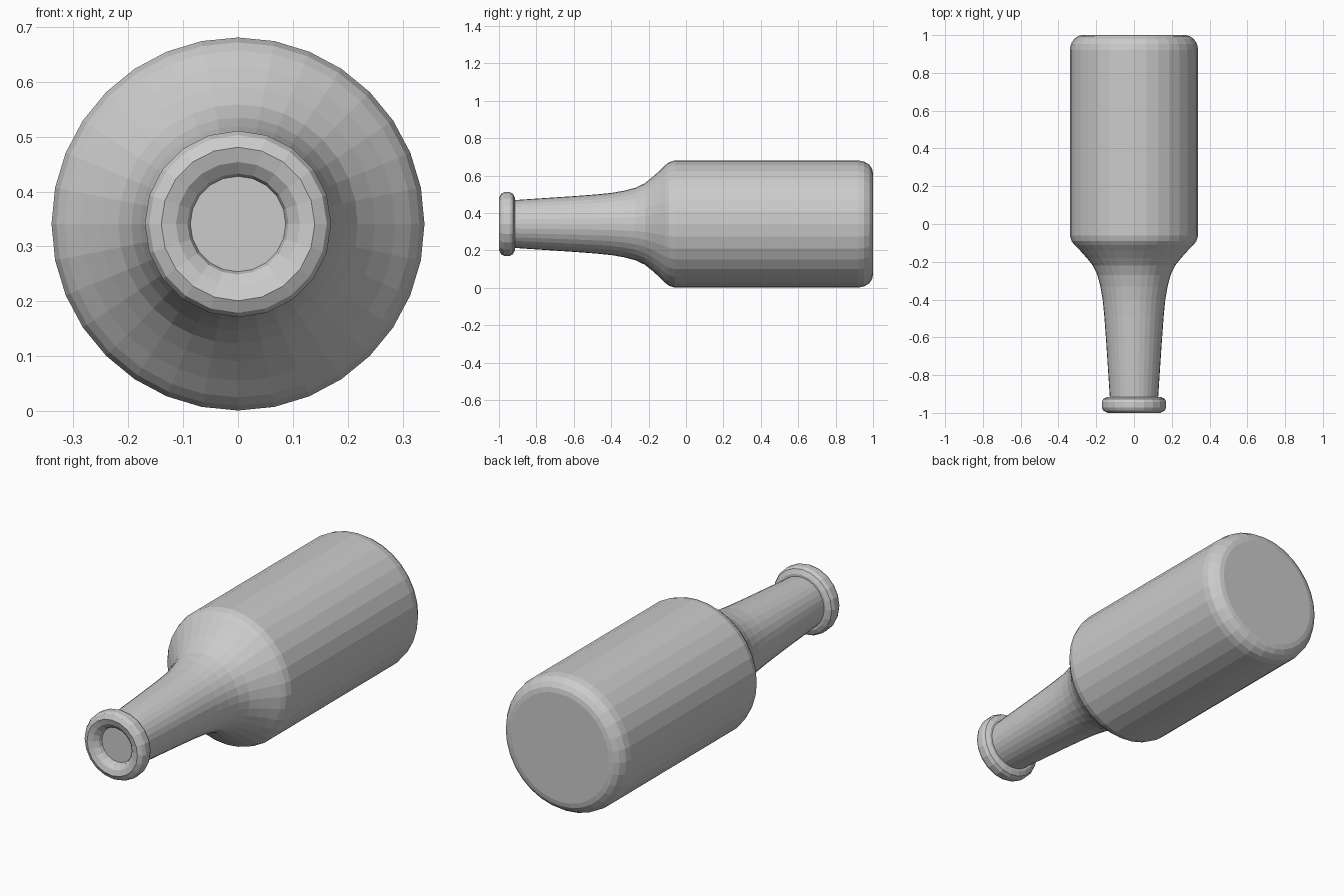
import bpy, bmesh
from math import sin, cos, tau

if "Cube" in bpy.data.objects:
    bpy.data.objects.remove(bpy.data.objects["Cube"])

AXIS_Z = 0.341


def lathe(name, profile, sides):
    """Revolve (y, radius) points round the bottle axis; cap both ends."""
    bm = bmesh.new()
    rings = []
    for y, r in profile:
        rings.append([bm.verts.new((r * sin(tau * i / sides), y,
                                    AXIS_Z + r * cos(tau * i / sides)))
                      for i in range(sides)])
    for a, b in zip(rings, rings[1:]):
        for i in range(sides):
            j = (i + 1) % sides
            bm.faces.new((a[i], a[j], b[j], b[i]))
    bm.faces.new(rings[0])
    bm.faces.new(rings[-1])
    bmesh.ops.recalc_face_normals(bm, faces=bm.faces)
    mesh = bpy.data.meshes.new(name)
    bm.to_mesh(mesh)
    bm.free()
    obj = bpy.data.objects.new(name, mesh)
    bpy.context.collection.objects.link(obj)
    return obj


# Body, shoulder and tapering neck
lathe("bottle_body", [
    (-0.93, 0.127), (-0.75, 0.139), (-0.6, 0.149), (-0.48, 0.158),
    (-0.4, 0.166), (-0.33, 0.178), (-0.27, 0.194), (-0.22, 0.218),
    (-0.18, 0.25), (-0.14, 0.286), (-0.11, 0.316), (-0.09, 0.331),
    (-0.06, 0.34), (0.92, 0.34), (0.953, 0.334), (0.98, 0.317),
    (0.995, 0.295), (1.0, 0.272)], 32)

# Rounded lip with a shallow recess in the mouth
lathe("mouth_lip", [
    (-0.958, 0.087), (-0.975, 0.092), (-0.992, 0.113), (-1.0, 0.14),
    (-0.988, 0.162), (-0.972, 0.17), (-0.942, 0.17), (-0.926, 0.162),
    (-0.915, 0.14), (-0.915, 0.11)], 20)
